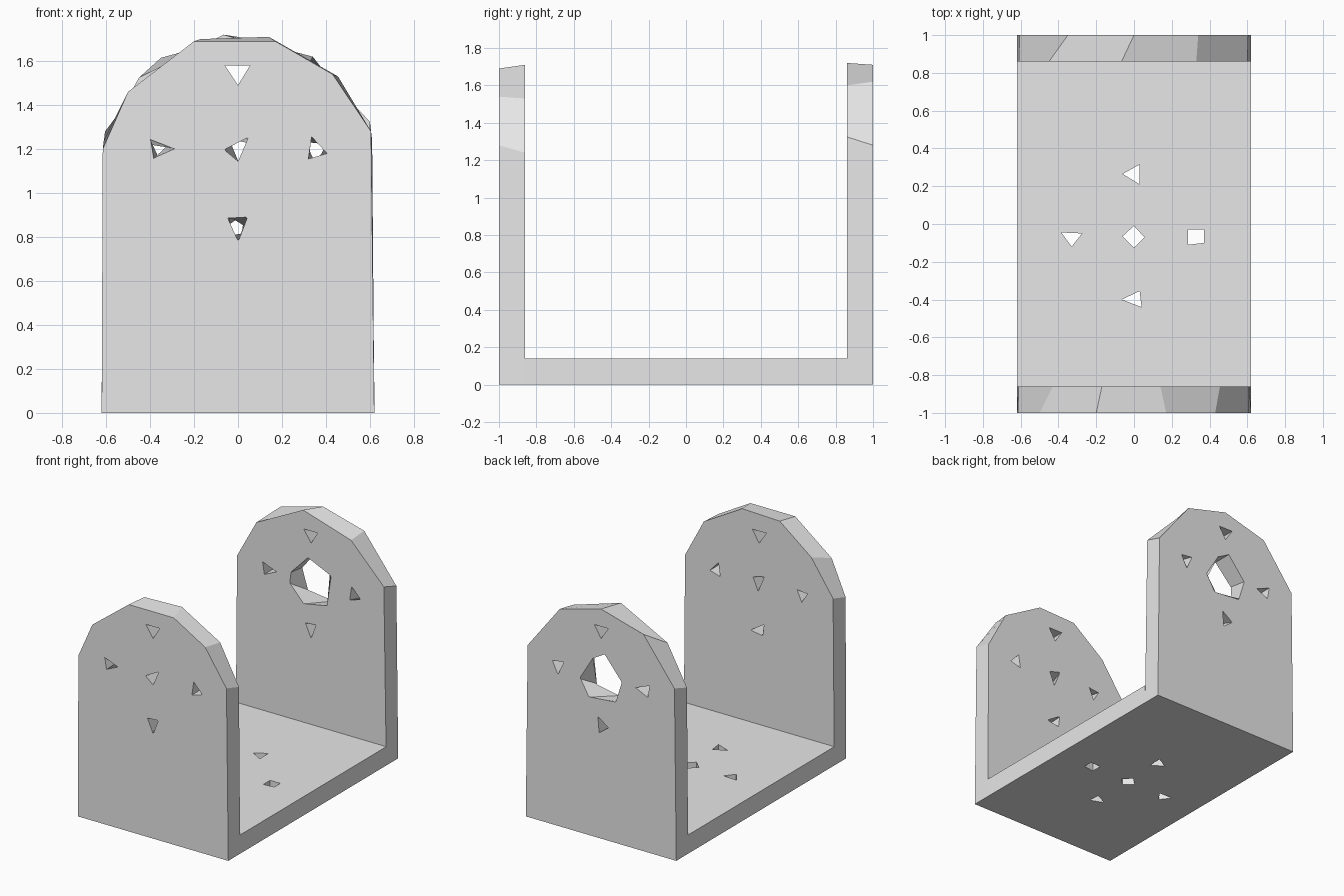
import bpy
import bmesh

cube = bpy.data.objects.get("Cube")
if cube:
    bpy.data.objects.remove(cube, do_unlink=True)

# Single plain grey material
grey = bpy.data.materials.new("plain_grey")
grey.use_nodes = True
colour = (0.8, 0.8, 0.8, 1)
grey.diffuse_color = colour
grey.node_tree.nodes["Principled BSDF"].inputs["Base Color"].default_value = colour


def in_wall(point, depth):
    """Place a profile point on an upright plane."""
    return (point[0], depth, point[1])


def in_floor(point, depth):
    """Place a profile point on a horizontal plane."""
    return (point[0], point[1], depth)


def add_loft(bm, place, profile_a, depth_a, profile_b, depth_b):
    """Add a closed solid between two outlines with matching point counts."""
    ring_a = [bm.verts.new(place(p, depth_a)) for p in profile_a]
    ring_b = [bm.verts.new(place(p, depth_b)) for p in profile_b]
    count = len(ring_a)
    bm.faces.new(ring_a)
    bm.faces.new(ring_b[::-1])
    for i in range(count):
        j = (i + 1) % count
        bm.faces.new((ring_a[j], ring_a[i], ring_b[i], ring_b[j]))


def make_object(name, place, pairs, depth_a, depth_b):
    """Make one object holding a loft for each pair of outlines."""
    bm = bmesh.new()
    for profile_a, profile_b in pairs:
        add_loft(bm, place, profile_a, depth_a, profile_b, depth_b)
    bmesh.ops.recalc_face_normals(bm, faces=bm.faces)
    mesh = bpy.data.meshes.new(name)
    bm.to_mesh(mesh)
    bm.free()
    mesh.materials.append(grey)
    obj = bpy.data.objects.new(name, mesh)
    bpy.context.collection.objects.link(obj)
    return obj


def make_plate(name, place, outline_a, outline_b, depth_a, depth_b, holes):
    """Make a plate and cut its holes right through."""
    margin = 0.01 if depth_b > depth_a else -0.01
    plate = make_object(name, place, [(outline_a, outline_b)], depth_a, depth_b)
    cutter = make_object(name + "_cutter", place, holes,
                         depth_a - margin, depth_b + margin)
    cutter.hide_render = True
    cut = plate.modifiers.new("holes", "BOOLEAN")
    cut.operation = "DIFFERENCE"
    cut.solver = "EXACT"
    cut.object = cutter
    # Bake the cut so that no helper is left behind
    graph = bpy.context.evaluated_depsgraph_get()
    graph.update()
    baked = bpy.data.meshes.new_from_object(plate.evaluated_get(graph))
    plate.modifiers.clear()
    plate.data = baked
    bpy.data.objects.remove(cutter, do_unlink=True)
    return plate


HALF_WIDTH = 0.62
THICK = 0.14
OUTER = 1.0
INNER = OUTER - THICK


def arch(*crown):
    """Close an arched crown down to the ground."""
    return [(-HALF_WIDTH, 0), *crown, (HALF_WIDTH, 0)]


# Small screw holes, outer outline then inner outline
top_tri = [(-.06, 1.58), (.055, 1.58), (0, 1.49)]
side_tri = [(-.4, 1.245), (-.285, 1.2), (-.385, 1.155)]
side_down = [(-.4, 1.22), (-.31, 1.23), (-.35, 1.14)]
mid_tri = [(-.06, 1.195), (.045, 1.25), (0, 1.145)]
mid_down = [(-.04, 1.25), (.05, 1.225), (.01, 1.13)]
right_tri = [(.335, 1.255), (.405, 1.18), (.32, 1.155)]
right_down = [(.31, 1.23), (.4, 1.22), (.355, 1.13)]
low_tri = [(-.045, .885), (.04, .89), (0, .785)]
low_side = [(-.04, .89), (.065, .825), (-.03, .81)]
low_back = [(-.06, .84), (.025, .9), (.015, .785)]

# Front upright with five screw holes
make_plate(
    "front_upright", in_wall,
    arch((-.615, 1.2), (-.5, 1.46), (-.2, 1.69),
         (.17, 1.69), (.43, 1.54), (.605, 1.28)),
    arch((-.61, 1.24), (-.43, 1.5), (-.17, 1.7),
         (.14, 1.71), (.455, 1.53), (.61, 1.24)),
    -OUTER, -INNER,
    [(top_tri, top_tri), (side_tri, side_down), (mid_tri, mid_down),
     (right_tri, right_tri), (low_tri, low_side)])

# Back upright with a large faceted opening and four screw holes
opening_outer = [(-.03, 1.38), (.06, 1.33), (.17, 1.15),
                 (.1, 1.03), (-.12, 1.05), (-.17, 1.21)]
opening_inner = [(-.025, 1.375), (.165, 1.29), (.13, 1.06),
                 (-.06, 1.025), (-.175, 1.15), (-.165, 1.23)]
make_plate(
    "back_upright", in_wall,
    arch((-.605, 1.28), (-.35, 1.615), (0, 1.71), (.34, 1.62), (.605, 1.28)),
    arch((-.61, 1.235), (-.45, 1.525), (-.066, 1.72), (.33, 1.6), (.6, 1.325)),
    OUTER, INNER,
    [(opening_outer, opening_inner), (top_tri, top_tri),
     (side_tri, side_tri), (right_down, right_tri), (low_back, low_tri)])

# Base plate with a cross of five screw holes
floor_outline = [(-HALF_WIDTH, -INNER), (HALF_WIDTH, -INNER),
                 (HALF_WIDTH, INNER), (-HALF_WIDTH, INNER)]
floor_holes = [
    [(-.06, .265), (.03, .315), (.03, .21)],
    [(-.065, -.4), (.03, -.355), (.04, -.44)],
    [(-.385, -.045), (-.275, -.05), (-.33, -.12)],
    [(-.06, -.065), (0, -.01), (.055, -.07), (0, -.125)],
    [(.285, -.03), (.37, -.03), (.37, -.1), (.285, -.11)],
]
make_plate("base_plate", in_floor, floor_outline, floor_outline, 0, THICK,
           [(hole, hole) for hole in floor_holes])
